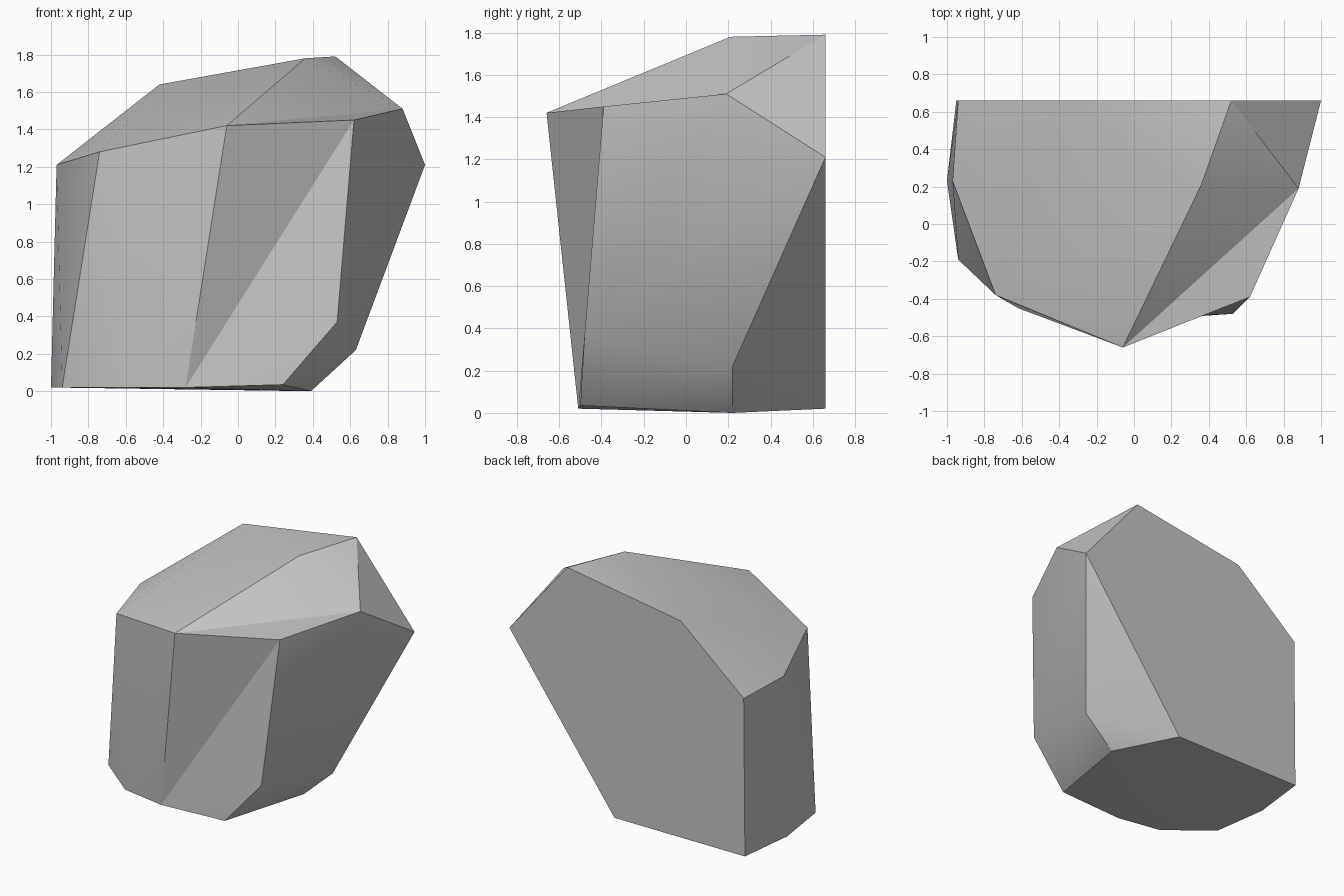
import bpy
import bmesh
import math

cube = bpy.data.objects.get("Cube")
if cube:
    bpy.data.objects.remove(cube, do_unlink=True)

# Plain stone material
stone = bpy.data.materials.new("grey_stone")
stone.use_nodes = True
grey = (0.56, 0.56, 0.56, 1)
stone.diffuse_color = grey
stone.node_tree.nodes["Principled BSDF"].inputs["Base Color"].default_value = grey

BACK = 0.66    # flat back plane
FLOOR = 0.02   # height of most of the base

# Corners that border the two hollows
peak = (-0.06, -0.66, 1.42)
rim = (0.62, -0.39, 1.45)
side_shoulder = (0.88, 0.19, 1.51)
crest_tip = (0.36, 0.21, 1.78)
chamfer_tip = (0.53, -0.48, 0.37)
base_corner = (0.24, -0.5, 0.035)
base_front = (-0.28, -0.51, FLOOR)

# Outline of the base, from back left round the front
base = [(-0.95, BACK, FLOOR), (-1, 0.23, FLOOR), (-0.94, -0.19, FLOOR),
        (-0.62, -0.45, FLOOR), base_front, base_corner,
        (0.39, 0.22, 0), (0.13, BACK, FLOOR)]

# Chamfer above the undercut corner
chamfer = [chamfer_tip, (0.63, 0.22, 0.22)]

# Shoulder where the walls meet the sloping top
shoulder = [(-0.94, BACK, 1.2), (-0.97, 0.23, 1.21), (-0.74, -0.38, 1.28),
            peak, rim, side_shoulder, (1, BACK, 1.21)]

# Crest of the boulder
crest = [crest_tip, (0.52, BACK, 1.79), (-0.42, BACK, 1.64)]

# Wrap the outlines in a faceted hull
bm = bmesh.new()
corner = {point: bm.verts.new(point)
          for point in base + chamfer + shoulder + crest}
bmesh.ops.convex_hull(bm, input=bm.verts)


def hollow(*triangles):
    """Replace the bulging facets of a panel with inward-folded triangles."""
    panel = {corner[point] for triangle in triangles for point in triangle}
    bulge = [face for face in bm.faces if panel.issuperset(face.verts)]
    bmesh.ops.delete(bm, geom=bulge, context='FACES')
    for triangle in triangles:
        bm.faces.new([corner[point] for point in triangle])


# Hollow in the top slope, and in the front wall right of the ridge
hollow((peak, rim, side_shoulder), (peak, side_shoulder, crest_tip))
hollow((peak, base_front, rim), (rim, base_front, chamfer_tip),
       (chamfer_tip, base_front, base_corner))

bmesh.ops.recalc_face_normals(bm, faces=bm.faces)
mesh = bpy.data.meshes.new("boulder")
bm.to_mesh(mesh)
bm.free()
mesh.materials.append(stone)

boulder = bpy.data.objects.new("boulder", mesh)
bpy.context.collection.objects.link(boulder)

# Soften gentle facets and keep the hard creases
bpy.ops.object.select_all(action='DESELECT')
boulder.select_set(True)
bpy.context.view_layer.objects.active = boulder
bpy.ops.object.shade_smooth_by_angle(angle=math.radians(25))
